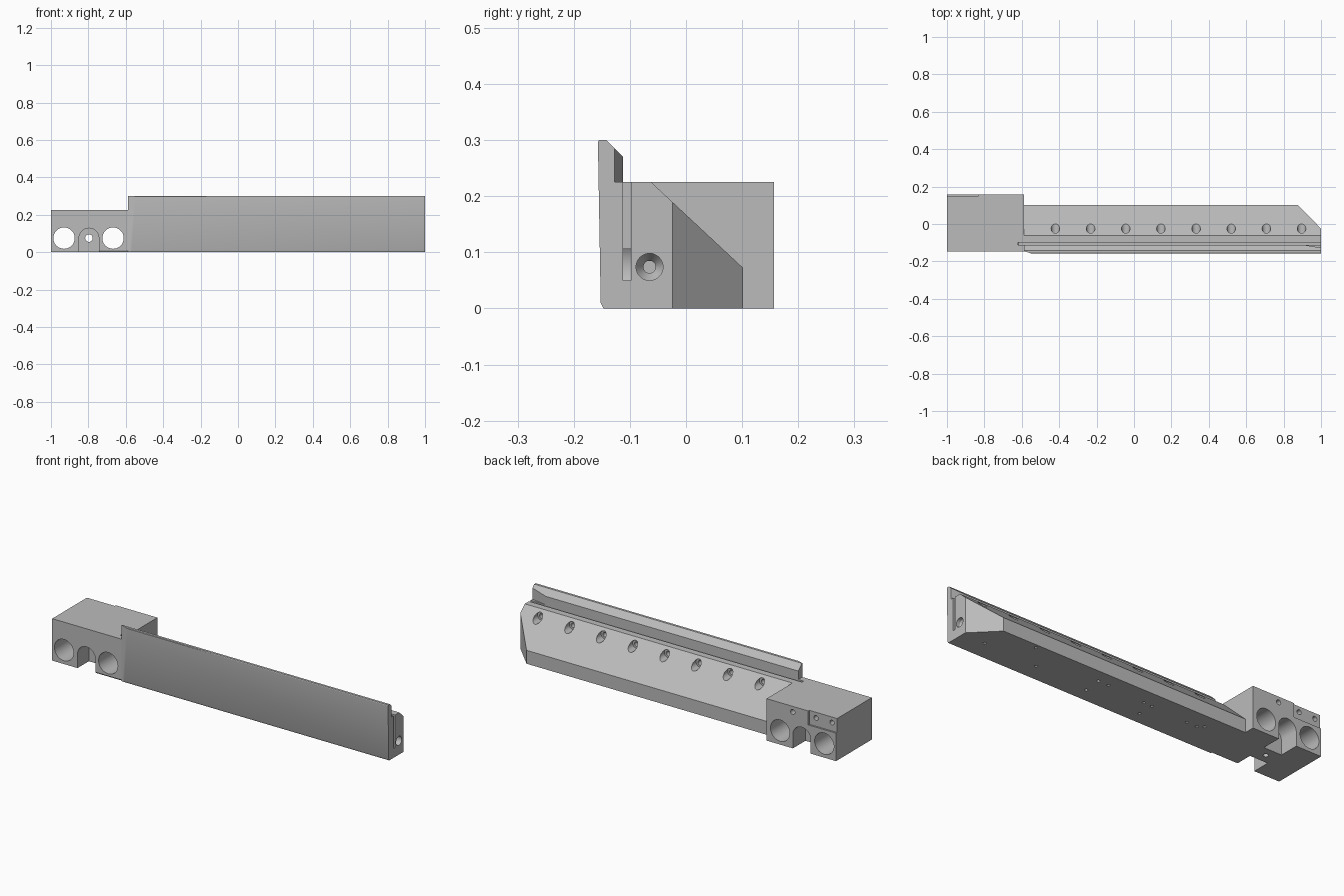
import bpy, bmesh, math
from mathutils import Vector

cube = bpy.data.objects.get("Cube")
if cube:
    bpy.data.objects.remove(cube, do_unlink=True)

steel = bpy.data.materials.new("satin grey steel")
steel.use_nodes = True
GREY = (0.5, 0.5, 0.5, 1)
steel.diffuse_color = GREY
steel.node_tree.nodes["Principled BSDF"].inputs["Base Color"].default_value = GREY


def finish(name, bm):
    bmesh.ops.recalc_face_normals(bm, faces=bm.faces[:])
    me = bpy.data.meshes.new(name)
    bm.to_mesh(me)
    bm.free()
    me.materials.append(steel)
    ob = bpy.data.objects.new(name, me)
    bpy.context.scene.collection.objects.link(ob)
    return ob


def prism(name, pts, axis, a, b):
    """Extrude a 2D outline along x, y or z from a to b."""
    place = {"x": lambda p, t: (t, p[0], p[1]),
             "y": lambda p, t: (p[0], t, p[1]),
             "z": lambda p, t: (p[0], p[1], t)}[axis]
    bm = bmesh.new()
    ends = [[bm.verts.new(place(p, t)) for p in pts] for t in (a, b)]
    loft(bm, ends)
    return finish(name, bm)


def loft(bm, rings):
    """Cap the first and last ring and bridge the rest."""
    bm.faces.new(rings[0])
    bm.faces.new(rings[-1])
    n = len(rings[0])
    for lo, hi in zip(rings, rings[1:]):
        for i in range(n):
            j = (i + 1) % n
            bm.faces.new((lo[i], lo[j], hi[j], hi[i]))


def drill(start, direction, steps, sides=32):
    """Stepped round cutter: steps are (distance, radius)."""
    d = Vector(direction).normalized()
    rot = d.to_track_quat("Z", "Y")
    bm = bmesh.new()
    rings = []
    for dist, r in steps:
        ring = []
        for i in range(sides):
            t = math.tau * i / sides
            off = rot @ Vector((r * math.cos(t), r * math.sin(t), dist))
            ring.append(bm.verts.new(Vector(start) + off))
        rings.append(ring)
    loft(bm, rings)
    return finish("cutter", bm)


def box(x0, x1, y0, y1, z0, z1, name="cutter"):
    return prism(name, [(x0, y0), (x1, y0), (x1, y1), (x0, y1)], "z", z0, z1)


def carve(ob, cutters):
    """Subtract all cutters, then remove them and smooth the bores."""
    for c in cutters:
        c.hide_render = True
        m = ob.modifiers.new("cut", "BOOLEAN")
        m.operation = "DIFFERENCE"
        m.solver = "EXACT"
        m.object = c
    bpy.context.view_layer.update()
    dg = bpy.context.evaluated_depsgraph_get()
    me = bpy.data.meshes.new_from_object(ob.evaluated_get(dg))
    ob.modifiers.clear()
    ob.data = me
    me.materials.clear()
    me.materials.append(steel)
    for c in cutters:
        bpy.data.objects.remove(c, do_unlink=True)
    bpy.ops.object.select_all(action="DESELECT")
    ob.select_set(True)
    bpy.context.view_layer.objects.active = ob
    bpy.ops.object.shade_smooth_by_angle(angle=math.radians(30))


def blade_slot():
    return box(-0.62, 1.1, -0.112, -0.098, 0.05, 0.4)


STEP = -0.588

# Mounting block
block = box(-1, STEP, -0.146, 0.157, 0, 0.225, "mounting_block")
cuts = [blade_slot()]
for x in (-0.93, -0.668):
    cuts.append(drill((x, -0.3, 0.075), (0, 1, 0), [(0, 0.057), (0.6, 0.057)], 48))

# Arched pockets at front and back with a web between
ARCH_X, ARCH_R = -0.797, 0.053
arch = [(ARCH_X - ARCH_R, -0.1), (ARCH_X + ARCH_R, -0.1)]
for i in range(21):
    t = math.pi * i / 20
    arch.append((ARCH_X + ARCH_R * math.cos(t), 0.075 + ARCH_R * math.sin(t)))
cuts.append(prism("cutter", arch, "y", -0.3, -0.05))
cuts.append(prism("cutter", arch, "y", 0.05, 0.3))
cuts.append(drill((ARCH_X, -0.2, 0.075), (0, 1, 0), [(0, 0.02), (0.4, 0.02)]))
cuts.append(drill((ARCH_X, 0, -0.05), (0, 0, 1), [(0, 0.013), (0.1, 0.013)]))

# Shallow recess and small screw holes on the back
cuts.append(box(-1.1, -0.835, 0.148, 0.3, 0.15, 0.4))
for x in (-0.97, -0.875, -0.743):
    cuts.append(drill((x, 0.2, 0.195), (0, -1, 0), [(0, 0.013), (0.11, 0.013)], 20))

# Lower front edge bevel
cuts.append(prism("cutter", [(-0.2, -0.01), (-0.14, -0.01), (-0.14, 0), (-0.146, 0.009),
                             (-0.2, 0.009)], "x", -0.744, -0.5))
carve(block, cuts)

# Long clamping bar with raised front lip
profile = [(-0.147, 0), (-0.152, 0.01), (-0.157, 0.297), (-0.155, 0.3), (-0.142, 0.3),
           (-0.112, 0.27), (-0.112, 0.225), (-0.062, 0.225), (0.102, 0.072), (0.102, 0)]
bar = prism("clamping_bar", profile, "x", STEP, 1)
cuts = [blade_slot()]

# Angled end corner, lip relief and lead-in bevel
cuts.append(prism("cutter", [(0.775, 0.202), (1.1, -0.125), (1.1, 0.202)], "z", -0.1, 0.4))
cuts.append(prism("cutter", [(0.91, -0.112), (1.09, -0.142), (1.09, -0.05), (0.91, -0.05)],
                  "z", 0.225, 0.4))
cuts.append(prism("cutter", [(-0.62, -0.136), (-0.52, -0.166), (-0.62, -0.2)], "z", -0.1, 0.4))

# Row of counterbored clamp screws in the slope
for i in range(8):
    cuts.append(drill((-0.42 + i * 0.188, 0.15, 0.19), (0, -1, 0),
                      [(0, 0.023), (0.205, 0.023), (0.205, 0.012), (0.255, 0.012)], 24))

# Port in the free end
cuts.append(drill((1.05, -0.065, 0.074), (-1, 0, 0),
                  [(0, 0.024), (0.07, 0.024), (0.09, 0.011), (0.4, 0.011)]))

# Small outlets in the underside
outlets = [(0.66, 0.08), (0.87, -0.04), (0.24, 0.03), (0.18, 0.03), (0.55, -0.05), (0.23, -0.07),
           (-0.05, 0.01), (-0.1, 0.01), (-0.32, 0), (-0.38, 0), (-0.41, 0.02), (-0.1, -0.08)]
for x, y in outlets:
    cuts.append(drill((x, y, -0.02), (0, 0, 1), [(0, 0.008), (0.045, 0.008)], 12))
carve(bar, cuts)
